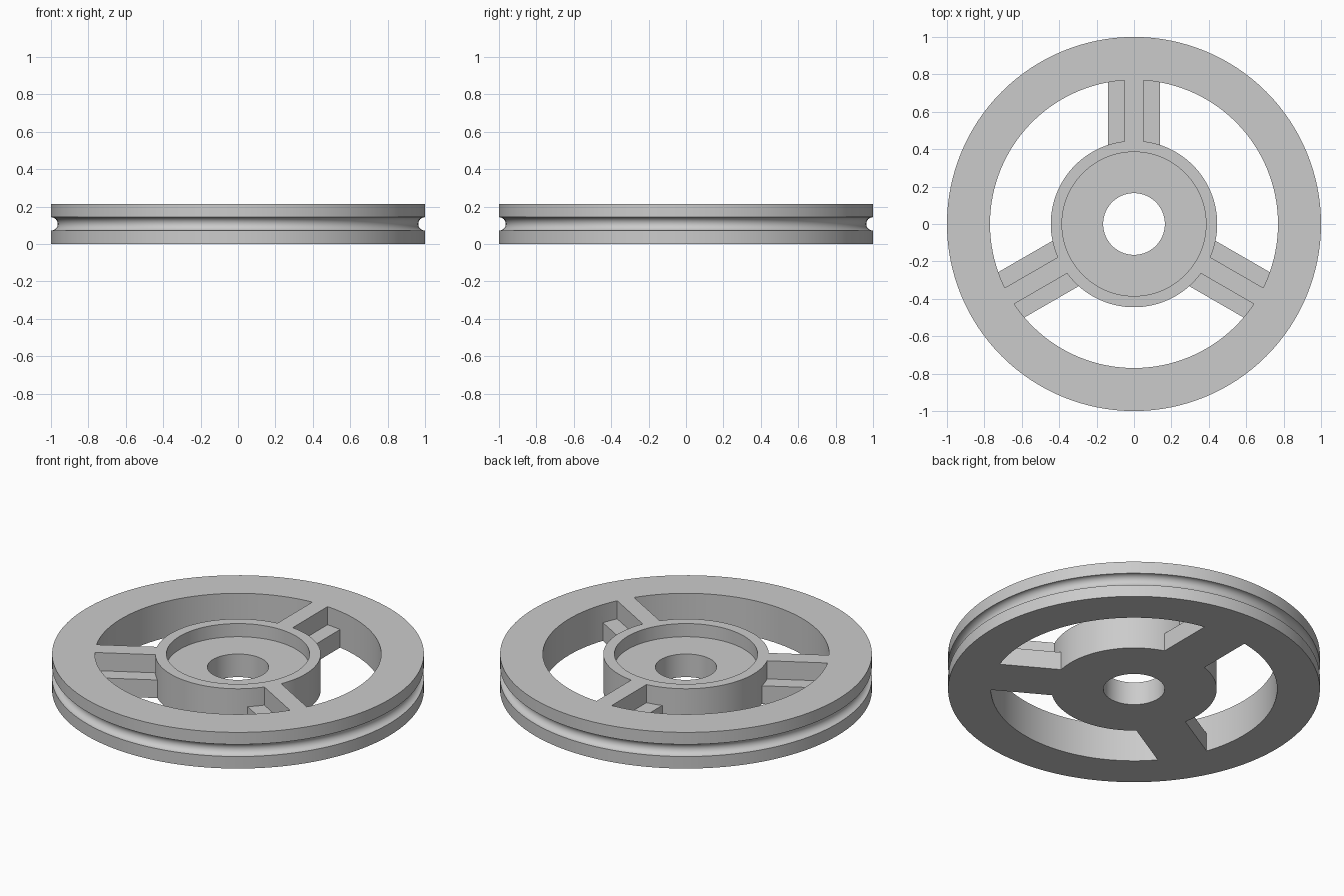
import bpy, bmesh, math
from mathutils import Matrix

cube = bpy.data.objects.get("Cube")
if cube:
    bpy.data.objects.remove(cube, do_unlink=True)

SEGMENTS = 128
HEIGHT = 0.215
MID = HEIGHT / 2

grey = bpy.data.materials.new("plain grey")
grey.use_nodes = True
colour = (0.6, 0.6, 0.6, 1)
grey.diffuse_color = colour
grey.node_tree.nodes["Principled BSDF"].inputs["Base Color"].default_value = colour


def finish(name, bm):
    bmesh.ops.recalc_face_normals(bm, faces=bm.faces)
    mesh = bpy.data.meshes.new(name)
    bm.to_mesh(mesh)
    bm.free()
    mesh.materials.append(grey)
    obj = bpy.data.objects.new(name, mesh)
    bpy.context.collection.objects.link(obj)
    return obj


def lathe(name, profile):
    """Spin a closed (radius, z) profile around the z axis."""
    bm = bmesh.new()
    verts = [bm.verts.new((r, 0, z)) for r, z in profile]
    edges = [bm.edges.new((verts[i - 1], verts[i])) for i in range(len(verts))]
    bmesh.ops.spin(bm, geom=verts + edges, cent=(0, 0, 0), axis=(0, 0, 1),
                   angle=math.tau, steps=SEGMENTS, use_merge=True)
    bmesh.ops.remove_doubles(bm, verts=bm.verts, dist=0.0001)
    return finish(name, bm)


def spoke(name, angle):
    """Inverted T section running from the hub wall into the rim."""
    half = [(0.14, 0), (0.14, MID), (0.05, MID), (0.05, HEIGHT)]
    section = half + [(-x, z) for x, z in reversed(half)]
    bm = bmesh.new()
    face = bm.faces.new([bm.verts.new((x, 0.41, z)) for x, z in section])
    ext = bmesh.ops.extrude_face_region(bm, geom=[face], use_keep_orig=True)
    moved = [v for v in ext["geom"] if isinstance(v, bmesh.types.BMVert)]
    bmesh.ops.translate(bm, verts=moved, vec=(0, 0.39, 0))
    bm.transform(Matrix.Rotation(angle, 4, "Z"))
    return finish(name, bm)


# Rim with a half-round groove
groove = [(1 - 0.036 * math.sin(a), MID - 0.036 * math.cos(a))
          for a in (math.pi * i / 16 for i in range(17))]
wheel = lathe("pulley_wheel",
              [(0.77, 0), (1, 0)] + groove + [(1, HEIGHT), (0.77, HEIGHT)])

# Hub with a recessed top and a bore
hub = lathe("hub", [(0.165, 0), (0.445, 0), (0.445, HEIGHT), (0.385, HEIGHT),
                    (0.385, 0.137), (0.165, 0.137)])

# Three spokes
spokes = [spoke(f"spoke_{i + 1}", i * math.tau / 3) for i in range(3)]

# Fuse the parts into one solid
bpy.context.view_layer.objects.active = wheel
for part in spokes + [hub]:
    mod = wheel.modifiers.new("fuse", "BOOLEAN")
    mod.operation = "UNION"
    mod.solver = "EXACT"
    mod.object = part
    bpy.ops.object.modifier_apply(modifier=mod.name)
    bpy.data.objects.remove(part, do_unlink=True)

bpy.ops.object.select_all(action="DESELECT")
wheel.select_set(True)
bpy.ops.object.shade_smooth_by_angle(angle=math.radians(30))
